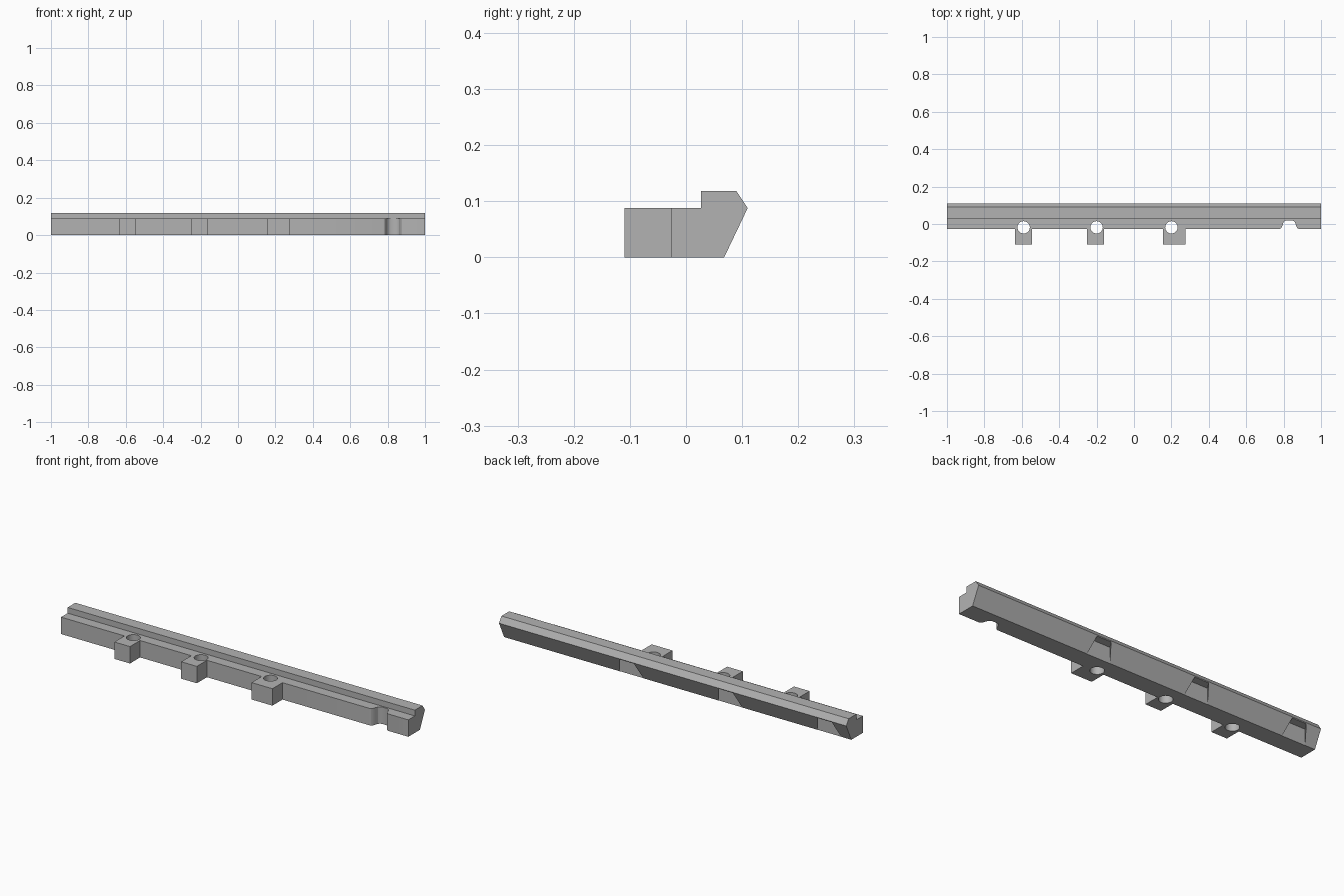
import bpy
import bmesh
from math import pi, cos, sin
from mathutils import Vector

if "Cube" in bpy.data.objects:
    bpy.data.objects.remove(bpy.data.objects["Cube"], do_unlink=True)

grey = bpy.data.materials.new("plain grey")
grey.use_nodes = True
grey.diffuse_color = (0.45, 0.45, 0.45, 1)
grey.node_tree.nodes["Principled BSDF"].inputs["Base Color"].default_value = (0.45, 0.45, 0.45, 1)

BAR_FRONT, SHELF = -0.027, 0.088


def prism(name, points, sweep):
    """Extrude a closed loop of 3D points along a vector."""
    bm = bmesh.new()
    face = bm.faces.new([bm.verts.new(p) for p in points])
    result = bmesh.ops.extrude_face_region(bm, geom=[face])
    verts = [v for v in result["geom"] if isinstance(v, bmesh.types.BMVert)]
    bmesh.ops.translate(bm, verts=verts, vec=Vector(sweep))
    bmesh.ops.recalc_face_normals(bm, faces=bm.faces)
    mesh = bpy.data.meshes.new(name)
    bm.to_mesh(mesh)
    bm.free()
    mesh.materials.append(grey)
    obj = bpy.data.objects.new(name, mesh)
    bpy.context.collection.objects.link(obj)
    return obj


def upright(name, outline, bottom, top):
    return prism(name, [(x, y, bottom) for x, y in outline], (0, 0, top - bottom))


def combine(target, tool, operation):
    """Apply a boolean and discard the tool."""
    mod = target.modifiers.new(tool.name, "BOOLEAN")
    mod.operation, mod.solver, mod.object = operation, "EXACT", tool
    bpy.context.view_layer.objects.active = target
    bpy.ops.object.modifier_apply(modifier=mod.name)
    bpy.data.objects.remove(tool, do_unlink=True)


# Long rail with a raised back lip and an undercut rear face
section = [(BAR_FRONT, 0), (0.068, 0), (0.11, SHELF), (0.09, 0.118),
           (0.027, 0.118), (0.027, SHELF), (BAR_FRONT, SHELF)]
rail = prism("rail", [(-1, y, z) for y, z in section], (2, 0, 0))

# Front mounting lugs
for left, right in [(-0.635, -0.545), (-0.25, -0.16), (0.155, 0.275)]:
    lug = upright("lug", [(left, -0.11), (right, -0.11), (right, -0.01), (left, -0.01)], 0, SHELF)
    combine(rail, lug, "UNION")

# Vertical bolt holes
for x in (-0.59, -0.2, 0.2):
    ring = [(x + 0.033 * cos(a * pi / 16), -0.018 + 0.033 * sin(a * pi / 16)) for a in range(32)]
    combine(rail, upright("bolt_hole", ring, -0.05, 0.15), "DIFFERENCE")

# Rounded finger recess near one end, with eased shoulders
half = [(0.055, -0.06), (0.055, BAR_FRONT), (0.046, -0.024), (0.039, -0.016),
        (0.035, -0.003), (0.03, 0.01), (0.022, 0.017), (0.012, 0.02)]
recess = [(0.83 + x, y) for x, y in half] + [(0.83 - x, y) for x, y in reversed(half)]
combine(rail, upright("finger_recess", recess, -0.05, 0.15), "DIFFERENCE")

# Dovetail pockets under the rear edge
for x in (0.265, -0.305, -0.875):
    pocket = [(x - 0.068, 0.067), (x + 0.068, 0.067), (x + 0.036, 0.115), (x - 0.036, 0.115)]
    combine(rail, upright("rear_pocket", pocket, -0.05, 0.084), "DIFFERENCE")

# Flat faces, with smooth curved walls
bpy.ops.object.select_all(action="DESELECT")
rail.select_set(True)
bpy.context.view_layer.objects.active = rail
bpy.ops.object.shade_smooth_by_angle(angle=pi / 7)
